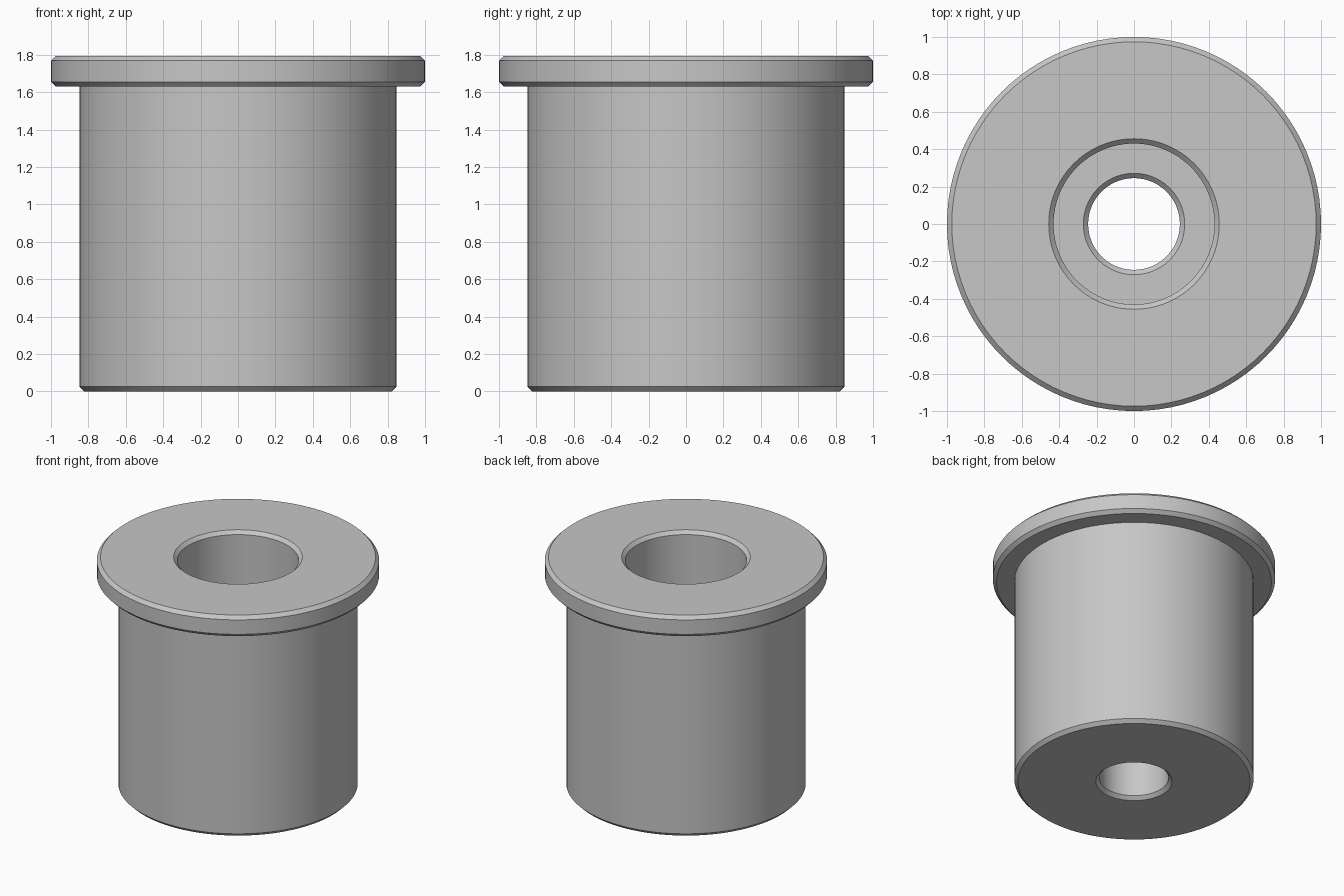
import bpy
import bmesh
import math

cube = bpy.data.objects.get("Cube")
if cube:
    bpy.data.objects.remove(cube, do_unlink=True)

SEGMENTS = 96
CHAMFER = 0.026

# Main dimensions
top, flange_under, step = 1.795, 1.63, 0.9
flange_r, body_r, bore_r, hole_r = 1.0, 0.848, 0.43, 0.245
c = CHAMFER

# Closed half section (radius, height)
section = [
    (hole_r + c, 0), (body_r - c, 0), (body_r, c),               # base
    (body_r, flange_under),                                      # barrel
    (flange_r - c, flange_under), (flange_r, flange_under + c),  # flange
    (flange_r, top - c), (flange_r - c, top),
    (bore_r + c, top), (bore_r, top - c),                        # wide bore
    (bore_r, step), (hole_r + c, step),
    (hole_r, step - c), (hole_r, c),                             # through hole
]

# Steel material
steel = bpy.data.materials.new("light_grey_steel")
steel.use_nodes = True
grey = (0.57, 0.57, 0.57, 1)
steel.diffuse_color = grey
steel.node_tree.nodes["Principled BSDF"].inputs["Base Color"].default_value = grey

# Turn the section about the z axis
bm = bmesh.new()
verts = [bm.verts.new((r, 0, z)) for r, z in section]
edges = [bm.edges.new((a, b)) for a, b in zip(verts, verts[1:] + verts[:1])]
bmesh.ops.spin(bm, geom=verts + edges, cent=(0, 0, 0), axis=(0, 0, 1),
               angle=math.tau, steps=SEGMENTS, use_merge=True)
bmesh.ops.remove_doubles(bm, verts=bm.verts, dist=0.0001)
bmesh.ops.recalc_face_normals(bm, faces=bm.faces)

mesh = bpy.data.meshes.new("flanged_bushing")
bm.to_mesh(mesh)
bm.free()
mesh.materials.append(steel)
bushing = bpy.data.objects.new("flanged_bushing", mesh)
bpy.context.collection.objects.link(bushing)

# Smooth walls, crisp chamfers
bpy.ops.object.select_all(action='DESELECT')
bushing.select_set(True)
bpy.context.view_layer.objects.active = bushing
bpy.ops.object.shade_smooth_by_angle(angle=math.radians(30))
